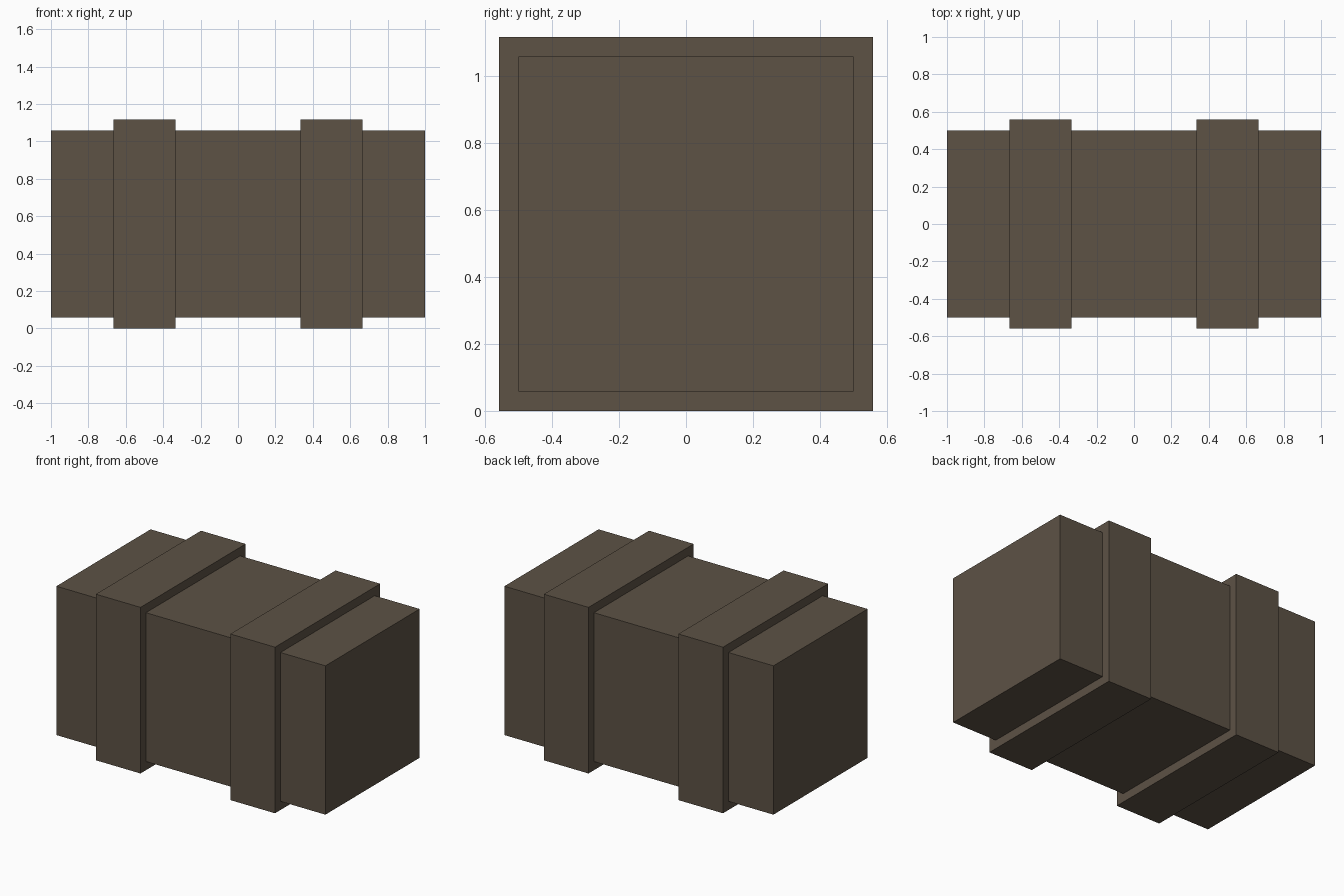
import bpy, bmesh

if "Cube" in bpy.data.objects:
    bpy.data.objects.remove(bpy.data.objects["Cube"])

BODY, BAND = 0.5, 0.558      # half widths of the square cross-section
INNER, OUTER = 0.334, 0.666  # band edges along x

brown = bpy.data.materials.new("dull_brown")
brown.diffuse_color = (0.109, 0.084, 0.0595, 1)
brown.use_nodes = True
brown.node_tree.nodes["Principled BSDF"].inputs["Base Color"].default_value = brown.diffuse_color

# Half profile along x (position, half width), mirrored for the full length
half = [(INNER, BODY), (INNER, BAND), (OUTER, BAND), (OUTER, BODY), (1.0, BODY)]
profile = [(-x, r) for x, r in reversed(half)] + half

# Crate: square rings joined into one closed shell with two raised bands
bm = bmesh.new()
rings = [[bm.verts.new((x, sy * r, BAND + sz * r))
          for sy, sz in ((-1, -1), (1, -1), (1, 1), (-1, 1))]
         for x, r in profile]
for a, b in zip(rings, rings[1:]):
    for i in range(4):
        j = (i + 1) % 4
        bm.faces.new((a[i], a[j], b[j], b[i]))
bm.faces.new(rings[0])
bm.faces.new(rings[-1])
bmesh.ops.recalc_face_normals(bm, faces=bm.faces)

mesh = bpy.data.meshes.new("banded_crate")
bm.to_mesh(mesh)
bm.free()
mesh.materials.append(brown)
crate = bpy.data.objects.new("banded_crate", mesh)
bpy.context.collection.objects.link(crate)
